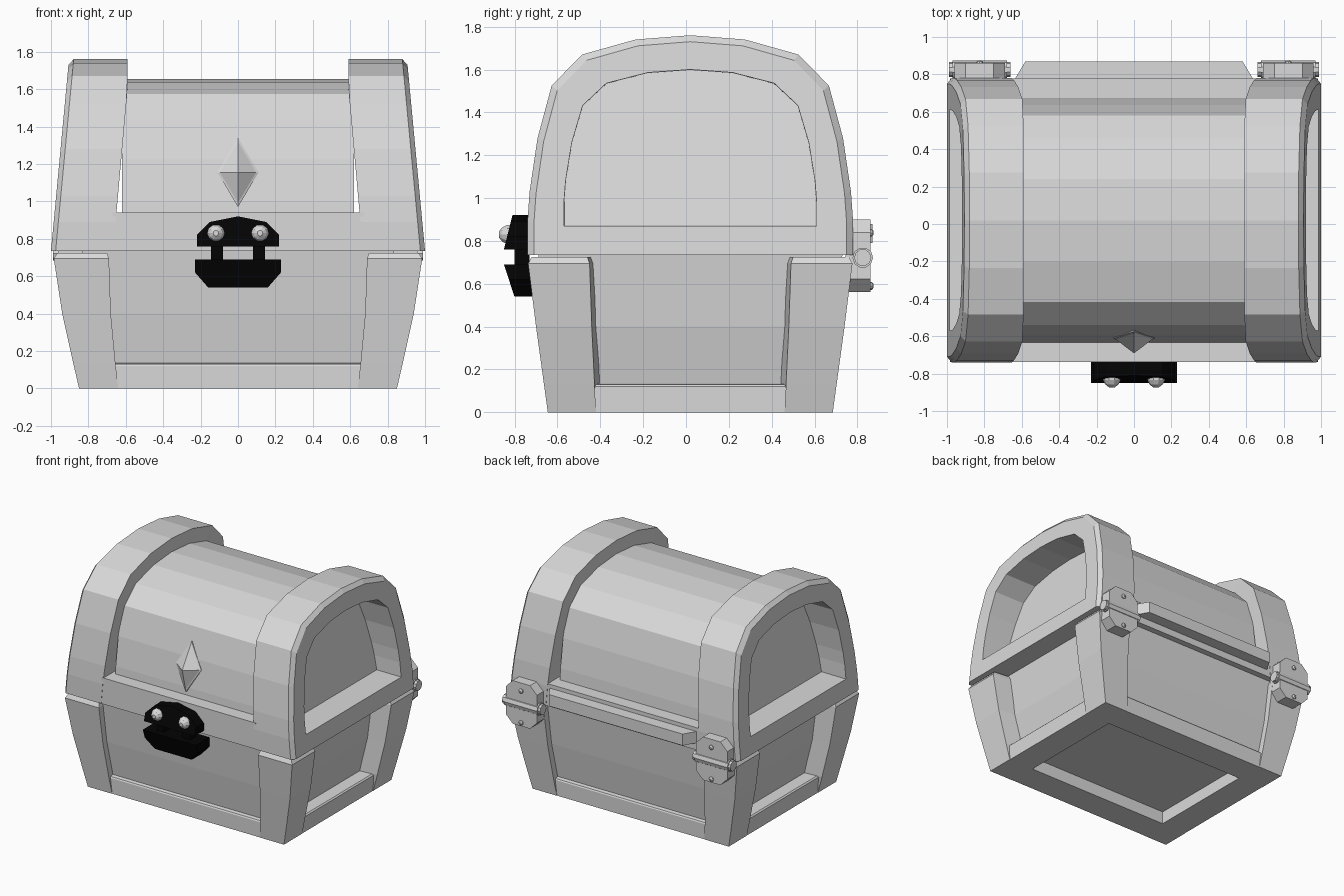
import bpy, bmesh, math

if "Cube" in bpy.data.objects:
    bpy.data.objects.remove(bpy.data.objects["Cube"])

CY = 0.02  # the body is centred slightly behind the origin


def material(name, v):
    m = bpy.data.materials.new(name)
    m.diffuse_color = (v, v, v, 1)
    m.use_nodes = True
    m.node_tree.nodes["Principled BSDF"].inputs["Base Color"].default_value = m.diffuse_color
    return m


GREY = material("light grey", 0.7)
BLACK = material("black", 0.001)


def loft(name, ring_sets, mat):
    """Join each list of closed rings into a capped solid, all in one object."""
    me = bpy.data.meshes.new(name)
    bm = bmesh.new()
    for rings in ring_sets:
        vs = [[bm.verts.new(p) for p in r] for r in rings]
        n = len(vs[0])
        for a, b in zip(vs, vs[1:]):
            for i in range(n):
                j = (i + 1) % n
                bm.faces.new((a[i], a[j], b[j], b[i]))
        bm.faces.new(vs[0])
        bm.faces.new(vs[-1])
    bmesh.ops.recalc_face_normals(bm, faces=bm.faces)
    bm.to_mesh(me)
    bm.free()
    me.materials.append(mat)
    ob = bpy.data.objects.new(name, me)
    bpy.context.collection.objects.link(ob)
    return ob


def flip(rings, sx=-1, sy=1):
    """Mirrored copy of rings; y is mirrored about the body centre."""
    return [[(x * sx, CY + (y - CY) * sy, z) for x, y, z in r] for r in rings]


def rect(hx, hy, z):
    return [(sx * hx, CY + sy * hy, z) for sx, sy in ((-1, -1), (1, -1), (1, 1), (-1, 1))]


def box(x0, x1, y0, y1, z0, z1):
    return [[(x0, y0, z), (x1, y0, z), (x1, y1, z), (x0, y1, z)] for z in (z0, z1)]


# ---- base body: recessed underside, upright bottom rail and recessed panels
loft("base_body", [[
    rect(0.63, 0.44, 0.10), rect(0.63, 0.44, 0.0),
    rect(0.848, 0.663, 0.0), rect(0.850, 0.665, 0.12), rect(0.84, 0.66, 0.13),
    rect(0.745, 0.632, 0.135), rect(0.80, 0.672, 0.40), rect(0.835, 0.71, 0.737)]], GREY)

# ---- corner posts: (z, inner x, outer x, inner y, outer y, lean of the inner side)
post = []
for z, xi, xo, yi, yo, c in ((0, .64, .85, .44, .665, 0), (.13, .655, .88, .447, .683, .04),
                             (.40, .68, .94, .46, .72, .035), (.695, .69, .985, .47, .757, .03),
                             (.725, .70, .965, .48, .74, .03)):
    post.append([(xi, CY + yi - c, z), (xo, CY + yi, z), (xo, CY + yo, z), (xi, CY + yo, z)])
loft("corner_posts", [flip(post, sx, sy) for sx in (1, -1) for sy in (1, -1)], GREY)

# ---- lid: arch outline as half width and height
half = [(.76, .735), (.76, .89), (.75, 1.03), (.713, 1.28), (.647, 1.525), (.505, 1.67), (.255, 1.74)]
arch = half + [(0, 1.76)] + [(-y, z) for y, z in reversed(half)]


def arch_ring(xf, sy=1.0, z0=.735, z1=1.76):
    k = (z1 - z0) / (1.76 - .735)
    pts = [(CY + y * sy, z0 + (z - .735) * k) for y, z in arch]
    return [(xf(z), y, z) for y, z in pts]


def x_in(z):
    return max(.59, .65 - .09 * (z - .94))


def x_out(z):
    return 1.0 - .094 * (z - .735)


band = [
    arch_ring(x_in, .85, .735, 1.64),
    arch_ring(x_in),
    arch_ring(lambda z: x_out(z) - .025),
    arch_ring(x_out, .96, .735, 1.73),
    arch_ring(x_out, .776, .87, 1.60),
    arch_ring(lambda z: x_out(z) - .21 - .10 * (z - .87), .774, .872, 1.598)]
loft("lid_end_bands", [band, flip(band)], GREY)
loft("lid_barrel", [[arch_ring(lambda z, s=s: s * .62, .865, .735, 1.655) for s in (-1, 1)]], GREY)
loft("lid_front_rim", [box(-.67, .67, -.738, -.4, .735, .94)], GREY)
loft("lid_back_rim", [box(-.67, .67, .4, .778, .735, .91)], GREY)

# ---- grip bar along the back of the lid, with slanted ends
loft("back_bar", [[[(-.64, .77, z), (.64, .77, z), (.58, .87, z), (-.58, .87, z)]
                   for z in (.79, .88)]], GREY)


# ---- lock
def slanted(outline, yback, yfront):
    return [[(x, yback, z) for x, z in outline], [(x, yfront(z), z) for x, z in outline]]


def disc_y(cx, cz, steps, n=10):
    """Round rings along y from (y, radius) steps."""
    return [[(cx + r * math.cos(2 * math.pi * i / n), y, cz + r * math.sin(2 * math.pi * i / n))
             for i in range(n)] for y, r in steps]


upper = [(-.22, .76), (.22, .76), (.22, .82), (.15, .89), (0, .92), (-.15, .89), (-.22, .82)]
lower = [(-.23, .69), (.23, .69), (.23, .62), (.16, .54), (-.16, .54), (-.23, .62)]
loft("lock_hasp", [slanted(upper, -.72, lambda z: -.85 + .25 * (z - .76))], BLACK)
loft("lock_body", [slanted(lower, -.68, lambda z: -.85 + .33 * (.69 - z))], BLACK)
loft("lock_links", [box(s * .112 - .032, s * .112 + .032, -.80, -.73, .67, .78)
                    for s in (-1, 1)], BLACK)
loft("lock_studs", [disc_y(s * .118, .83, ((-.79, .047), (-.835, .047), (-.858, .035), (-.873, .015)))
                    for s in (-1, 1)], GREY)


# ---- diamond gem on the lid front
def diamond(k, y):
    return [(px * k, y + .2 * pz * k, 1.155 + pz * k)
            for px, pz in ((0, .185), (.11, 0), (0, -.185), (-.11, 0))]


loft("gem", [[diamond(1, -.55), diamond(1, -.612), diamond(.88, -.618), diamond(.01, -.69)]], GREY)

# ---- hinges: two leaves, a knuckle with pin, and rivets, on both sides
leaves, knuckles, rivets = [], [], []
for s in (-1, 1):
    cx = s * .825
    for d, tip, rz in ((1, .90, .838), (-1, .562, .59)):
        shape = [(-.135, .73), (.135, .73), (.135, tip - d * .06), (.075, tip),
                 (-.075, tip), (-.135, tip - d * .06)]
        leaves.append(slanted([(cx + x, z) for x, z in shape], .745, lambda z: .86))
        rivets.append(disc_y(cx, rz, ((.85, .018), (.868, .018), (.876, .008)), 8))
    for length, r in ((.33, .040), (.29, .048)):
        knuckles.append([[(cx + e * length / 2, .825 + r * math.cos(math.pi * i / 5),
                           .722 + r * math.sin(math.pi * i / 5)) for i in range(10)]
                         for e in (-1, 1)])
loft("hinge_leaves", leaves, GREY)
loft("hinge_knuckles", knuckles, GREY)
loft("hinge_rivets", rivets, GREY)
